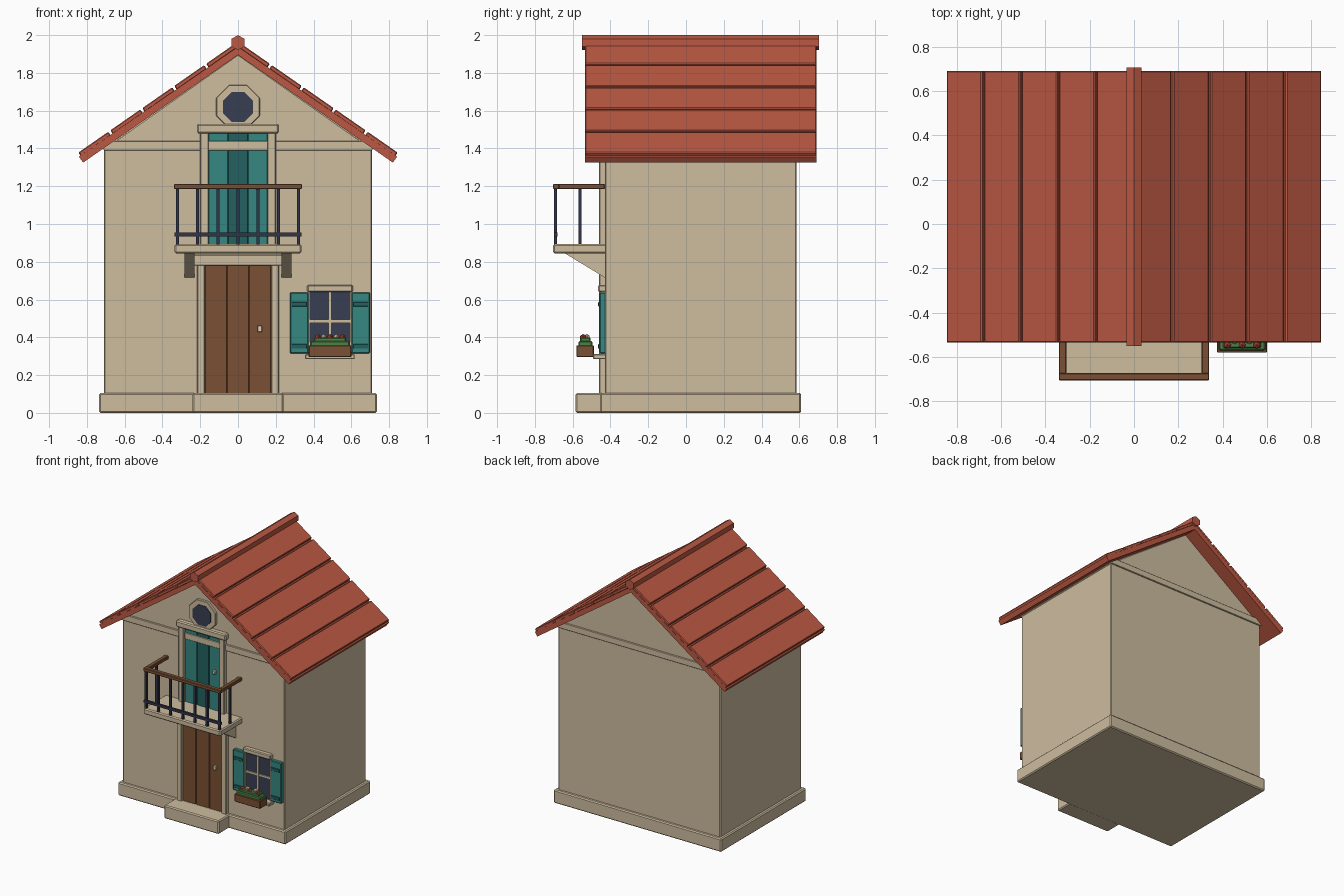
import bpy, bmesh, math
from mathutils import Vector

if "Cube" in bpy.data.objects:
    bpy.data.objects.remove(bpy.data.objects["Cube"])


def material(name, rgb):
    lin = [((c / 255 + 0.055) / 1.055) ** 2.4 for c in rgb]
    m = bpy.data.materials.new(name)
    m.diffuse_color = (*lin, 1)
    m.use_nodes = True
    m.node_tree.nodes["Principled BSDF"].inputs["Base Color"].default_value = m.diffuse_color
    return m


PLASTER = material("plaster", (206, 189, 159))
ROOF = material("roof_tile", (188, 89, 67))
WOOD = material("brown_wood", (122, 80, 51))
TEAL = material("teal_paint", (54, 136, 130))
DARK_TEAL = material("dark_teal_paint", (34, 97, 95))
GLASS = material("dark_glass", (56, 62, 84))
IRON = material("iron", (48, 52, 72))
LEAF = material("leaf_green", (76, 130, 70))
RED = material("petal_red", (190, 66, 56))
CREAM = material("cream", (226, 212, 184))


def finish(name, bm, mat, bevel=0.0):
    bmesh.ops.recalc_face_normals(bm, faces=bm.faces)
    me = bpy.data.meshes.new(name)
    bm.to_mesh(me)
    bm.free()
    me.materials.append(mat)
    ob = bpy.data.objects.new(name, me)
    bpy.context.collection.objects.link(ob)
    if bevel:
        mod = ob.modifiers.new("soft_edges", "BEVEL")
        mod.width = bevel
        mod.segments = 1
    return ob


def prism(name, pts, a, b, mat, bevel=0.0, axis="y"):
    """Extrude a profile (xz along y, or yz along x) from a to b."""
    bm = bmesh.new()
    place = (lambda p, d: (p[0], d, p[1])) if axis == "y" else (lambda p, d: (d, p[0], p[1]))
    face = bm.faces.new([bm.verts.new(place(p, a)) for p in pts])
    ext = bmesh.ops.extrude_face_region(bm, geom=[face])["geom"]
    shift = Vector((0, b - a, 0)) if axis == "y" else Vector((b - a, 0, 0))
    bmesh.ops.translate(bm, vec=shift, verts=[v for v in ext if isinstance(v, bmesh.types.BMVert)])
    return finish(name, bm, mat, bevel)


def box(name, x, y, z, mat, bevel=0.004):
    pts = [(x[0], z[0]), (x[1], z[0]), (x[1], z[1]), (x[0], z[1])]
    return prism(name, pts, y[0], y[1], mat, bevel)


def ngon(n, r, cx, cz, turn):
    return [(cx + r * math.cos(turn + i * math.tau / n),
             cz + r * math.sin(turn + i * math.tau / n)) for i in range(n)]


WALL = -0.43  # front wall plane

# House body, plinth, doorstep and eaves band
prism("house_walls", [(-.71, .08), (.71, .08), (.71, 1.40), (0, 1.9), (-.71, 1.40)],
      WALL, .585, PLASTER, .006)
box("plinth", (-.735, .735), (-.455, .61), (0, .105), PLASTER, .008)
box("doorstep", (-.24, .24), (-.585, -.44), (0, .105), PLASTER, .008)
box("eaves_band", (-.713, .713), (-.442, .595), (1.39, 1.44), PLASTER, .003)

# Roof slab, tile rows and ridge
right = [(0, 1.895), (.82, 1.325), (.842, 1.356), (0, 1.938)]
chevron = right + [(-x, z) for x, z in reversed(right[1:3])]
prism("roof_slab", chevron, -.535, .69, ROOF)
ang = math.atan2(.57, .82)
for side in (-1, 1):
    for row in range(5):
        s1 = .165 + row * .206
        s0 = s1 - .193
        pts = []
        for s, t in ((s0, .033), (s1, .033), (s1, .058), (s0, .058)):
            pts.append((side * (s * math.cos(ang) + t * math.sin(ang)),
                        1.895 - s * math.sin(ang) + t * math.cos(ang)))
        prism("roof_tile_row", pts, -.535, .69, ROOF, .005)
prism("roof_ridge", ngon(6, .04, 0, 1.96, math.pi / 2), -.55, .705, ROOF)

# Octagonal gable window
prism("gable_window_frame", ngon(8, .125, 0, 1.62, math.pi / 8), -.45, -.42, PLASTER, .003)
prism("gable_window_glass", ngon(8, .086, 0, 1.62, math.pi / 8), -.455, -.44, GLASS)

# Front door
for i in range(3):
    x = -.175 + i * .117
    box("front_door_plank", (x, x + .116), (-.442, -.42), (.1, .785), WOOD, .003)
for s in (-1, 1):
    box("front_door_jamb", sorted((s * .175, s * .217)), (-.46, -.42), (.1, .785), PLASTER)
box("front_door_lintel", (-.233, .233), (-.468, -.42), (.78, .838), PLASTER)
box("front_door_knob", (.102, .128), (-.46, -.44), (.427, .463), CREAM)

# Balcony door
for i, mat in enumerate((TEAL, DARK_TEAL, TEAL)):
    x = -.157 + i * .105
    box("balcony_door_plank", (x, x + .104), (-.438, -.42), (.88, 1.485), mat, .003)
for s in (-1, 1):
    box("balcony_door_jamb", sorted((s * .155, s * .2)), (-.46, -.42), (.88, 1.485), PLASTER)
box("balcony_door_cap", (-.218, .218), (-.47, -.42), (1.48, 1.53), PLASTER, .008)
box("balcony_door_knob", (.092, .118), (-.455, -.435), (1.182, 1.212), CREAM)

# Balcony floor and brackets
box("balcony_floor", (-.337, .337), (-.705, -.42), (.845, .893), PLASTER, .008)
for s in (-1, 1):
    prism("balcony_bracket", [(-.65, .85), (-.42, .85), (-.42, .71)],
          s * .23, s * .283, PLASTER, axis="x")

# Balcony railing
for i in range(7):
    x = (i - 3) * .107
    box("baluster", (x - .008, x + .008), (-.698, -.682), (.885, 1.19), IRON, 0)
box("lower_rail", (-.337, .337), (-.699, -.681), (.935, .955), IRON, 0)
box("handrail_front", (-.339, .339), (-.705, -.671), (1.185, 1.212), WOOD)
for s in (-1, 1):
    box("side_baluster", sorted((s * .313, s * .329)), (-.568, -.552), (.885, 1.19), IRON, 0)
    box("handrail_side", sorted((s * .305, s * .339)), (-.675, -.43), (1.185, 1.212), WOOD)

# Window with glazing bars, cap and sill
WX = .487
box("window_glass", (WX - .11, WX + .11), (-.438, -.42), (.3, .645), GLASS, 0)
box("window_bar_upright", (WX - .009, WX + .009), (-.449, -.43), (.3, .645), PLASTER, 0)
box("window_bar_cross", (WX - .11, WX + .11), (-.448, -.43), (.477, .495), PLASTER, 0)
for s in (-1, 1):
    box("window_jamb", sorted((WX + s * .105, WX + s * .117)), (-.45, -.42), (.3, .645), PLASTER, 0)
box("window_cap", (WX - .121, WX + .121), (-.465, -.42), (.64, .677), PLASTER, .006)
box("window_sill", (WX - .131, WX + .131), (-.492, -.42), (.285, .311), PLASTER)

# Shutters with battens
for s in (-1, 1):
    box("shutter", sorted((WX + s * .113, WX + s * .212)), (-.458, -.42), (.315, .638), TEAL, .005)
    for z in (.352, .575):
        box("shutter_batten", sorted((WX + s * .122, WX + s * .202)), (-.465, -.45),
            (z - .012, z + .012), DARK_TEAL, .002)

# Flower box with foliage and blooms
box("flower_box", (WX - .113, WX + .113), (-.58, -.488), (.295, .358), WOOD)
box("foliage_lower", (WX - .105, WX + .105), (-.57, -.496), (.35, .38), LEAF, .006)
box("foliage_upper", (WX - .085, WX + .085), (-.56, -.505), (.375, .4), LEAF, .006)
for i in range(5):
    bm = bmesh.new()
    bmesh.ops.create_icosphere(bm, subdivisions=1, radius=.018)
    bmesh.ops.translate(bm, verts=bm.verts,
                        vec=(WX + (i - 2) * .033, -.545 + (i % 2) * .02, .4))
    finish("blossom", bm, CREAM if i % 2 else RED)
